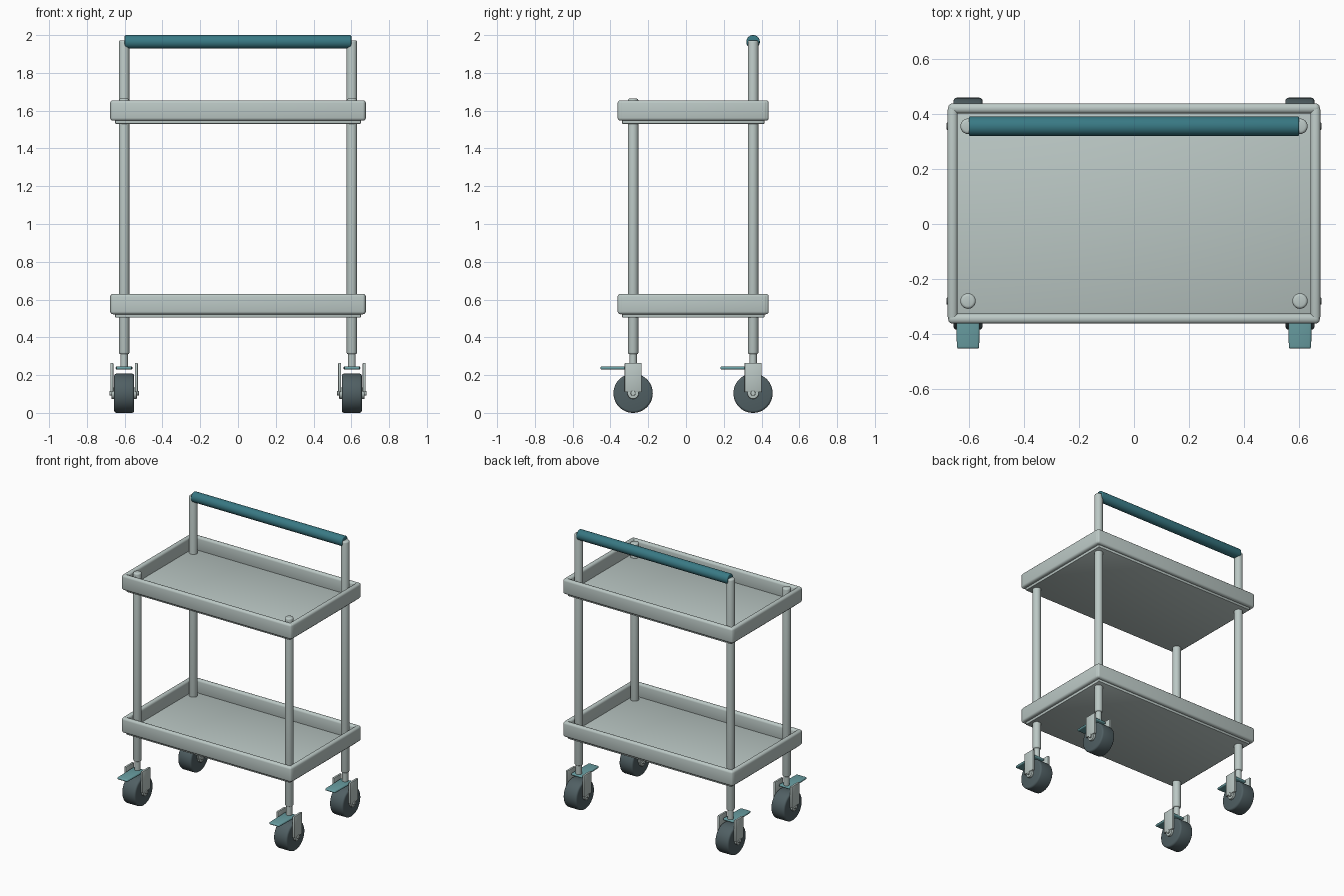
import bpy, math

if "Cube" in bpy.data.objects:
    bpy.data.objects.remove(bpy.data.objects["Cube"])


def material(name, rgb):
    m = bpy.data.materials.new(name)
    m.diffuse_color = (*rgb, 1)
    m.use_nodes = True
    m.node_tree.nodes["Principled BSDF"].inputs["Base Color"].default_value = m.diffuse_color
    return m


FRAME = material("pale_metal", (0.50, 0.58, 0.56))
GRIP = material("teal_grip", (0.04, 0.19, 0.23))
PEDAL = material("light_teal", (0.14, 0.34, 0.36))
RUBBER = material("dark_rubber", (0.08, 0.115, 0.125))


def finish(o, name, mat, bevel, segments):
    o.name = name
    o.data.materials.append(mat)
    if bevel:
        b = o.modifiers.new("bevel", "BEVEL")
        b.width, b.segments = bevel, segments
        b.limit_method = "ANGLE"
        b.angle_limit = math.radians(40)
        bpy.ops.object.modifier_apply(modifier=b.name)
    bpy.ops.object.shade_smooth_by_angle(angle=math.radians(35))
    return o


def box(name, lo, hi, mat=FRAME, bevel=0.0, segments=3):
    bpy.ops.mesh.primitive_cube_add(size=1, location=[(a + b) / 2 for a, b in zip(lo, hi)])
    o = bpy.context.object
    o.scale = [b - a for a, b in zip(lo, hi)]
    bpy.ops.object.transform_apply(location=False, rotation=False, scale=True)
    return finish(o, name, mat, bevel, segments)


def rod(name, centre, radius, length, axis="Z", mat=FRAME, bevel=0.0, sides=32):
    rot = {"X": (0, math.pi / 2, 0), "Z": (0, 0, 0)}[axis]
    bpy.ops.mesh.primitive_cylinder_add(vertices=sides, radius=radius, depth=length,
                                        location=centre, rotation=rot)
    return finish(bpy.context.object, name, mat, bevel, 3)


X, Y_FRONT, Y_BACK = 0.603, -0.28, 0.355

# Trays: floor plate with four rounded rails
for label, z in (("lower", 0.505), ("upper", 1.53)):
    box(label + "_tray_floor", (-0.65, -0.338, z), (0.65, 0.415, z + 0.03), bevel=0.004, segments=2)
    z0, z1 = z + 0.017, z + 0.125
    for side, y0 in (("front", -0.362), ("back", 0.402)):
        box(f"{label}_{side}_rail", (-0.675, y0, z0), (0.675, y0 + 0.036, z1), bevel=0.015)
    for side, x0 in (("left", -0.677), ("right", 0.641)):
        box(f"{label}_{side}_rail", (x0, -0.352, z0), (x0 + 0.036, 0.43, z1), bevel=0.015)

# Push handle
rod("push_handle", (0, Y_BACK, 1.964), 0.036, 1.2, "X", GRIP, 0.006)

for end, y, top in (("front", Y_FRONT, 1.664), ("back", Y_BACK, 1.972)):
    for side, x in (("left", -X), ("right", X)):
        tag = f"{end}_{side}_"
        # Post and caster stem
        rod(tag + "post", (x, y, (0.31 + top) / 2), 0.028, top - 0.31, bevel=0.01)
        rod(tag + "stem", (x, y, 0.285), 0.02, 0.09)
        # Wheel, hub and axle
        rod(tag + "wheel", (x, y, 0.104), 0.104, 0.106, "X", RUBBER, 0.012, 48)
        rod(tag + "hub", (x, y, 0.104), 0.03, 0.136, "X", bevel=0.003)
        rod(tag + "axle", (x, y, 0.104), 0.013, 0.156, "X", bevel=0.003)
        # Fork plates
        for k in (-1, 1):
            cx = x + k * 0.065
            box(tag + "fork_plate", (cx - 0.008, y - 0.045, 0.11), (cx + 0.008, y + 0.045, 0.265),
                bevel=0.004, segments=2)
        # Brake pedal, slightly narrower at the tip
        pedal = box(tag + "brake_pedal", (x - 0.045, y - 0.173, 0.229), (x + 0.045, y + 0.025, 0.246),
                    PEDAL, 0.008)
        for v in pedal.data.vertices:
            if v.co.y < 0:
                v.co.x *= 0.9
